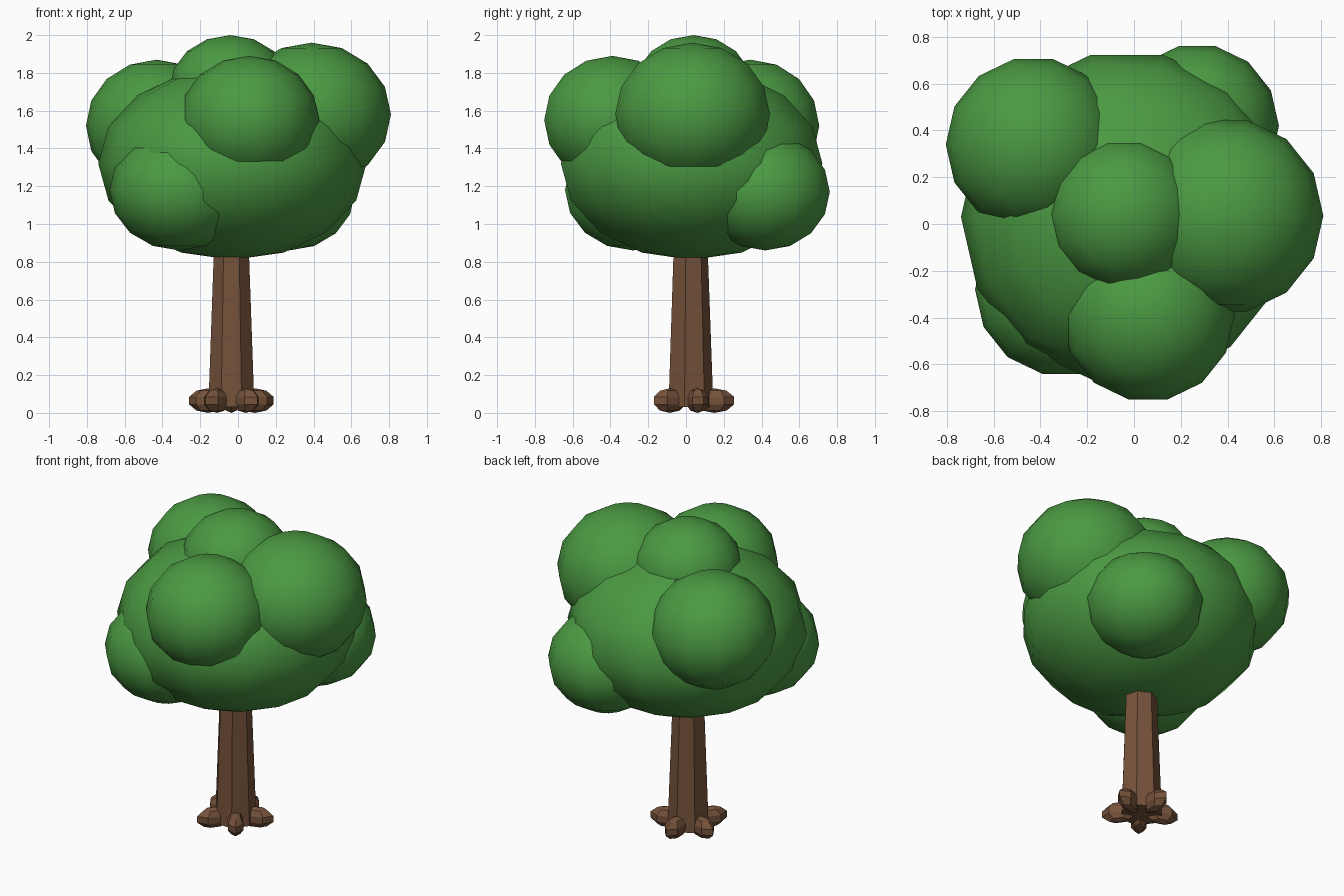
import bpy
import bmesh
from math import cos, sin, radians
from mathutils import Matrix, Vector

if "Cube" in bpy.data.objects:
    bpy.data.objects.remove(bpy.data.objects["Cube"], do_unlink=True)


def make_material(name, rgb):
    mat = bpy.data.materials.new(name)
    mat.use_nodes = True
    mat.diffuse_color = (*rgb, 1)
    bsdf = mat.node_tree.nodes["Principled BSDF"]
    bsdf.inputs["Base Color"].default_value = (*rgb, 1)
    bsdf.inputs["Roughness"].default_value = 0.9
    return mat


leaf_green = make_material("leaf green", (0.07, 0.32, 0.055))
bark_brown = make_material("bark brown", (0.18, 0.085, 0.043))


def add_object(name, bm, mat, smooth=False):
    mesh = bpy.data.meshes.new(name)
    for face in bm.faces:
        face.smooth = smooth
    bm.to_mesh(mesh)
    bm.free()
    mesh.materials.append(mat)
    obj = bpy.data.objects.new(name, mesh)
    bpy.context.collection.objects.link(obj)
    return obj


def ellipsoid(name, centre, radii, segments, rings, mat, turn=0, smooth=False):
    bm = bmesh.new()
    matrix = (Matrix.Translation(centre) @ Matrix.Rotation(turn, 4, "Z")
              @ Matrix.Diagonal((*radii, 1)))
    # turn the ring so that a corner points along y
    matrix = matrix @ Matrix.Rotation(radians(90), 4, "Z")
    bmesh.ops.create_uvsphere(bm, u_segments=segments, v_segments=rings,
                              radius=1, matrix=matrix)
    return add_object(name, bm, mat, smooth)


# Crown: one large clump with smaller ones around it (centre, width, height)
clumps = {
    "crown_main": ((-0.03, 0.03, 1.32), 0.71, 0.51),
    "crown_top": ((-0.04, 0.04, 1.71), 0.325, 0.29),
    "crown_left": ((0.39, 0.035, 1.58), 0.42, 0.38),
    "crown_back_right": ((-0.43, 0.34, 1.52), 0.375, 0.35),
    "crown_front": ((0.06, -0.39, 1.55), 0.37, 0.34),
    "crown_low_front": ((-0.31, -0.28, 1.18), 0.37, 0.32),
    "crown_low_back": ((0.27, 0.42, 1.17), 0.35, 0.31),
}
for name, (centre, width, height) in clumps.items():
    ellipsoid(name, centre, (width, width, height), 14, 8, leaf_green, smooth=True)

# Trunk: tapered seven-sided column
base = Vector((-0.035, 0.02, 0))
bm = bmesh.new()
bmesh.ops.create_cone(
    bm, cap_ends=True, segments=7, radius1=0.125, radius2=0.09, depth=0.97,
    matrix=Matrix.Translation(base + Vector((0, 0, 0.515))))
vertex = max(bm.verts, key=lambda v: v.co.y)
if vertex.co.x - base.x > 0.02:
    bmesh.ops.rotate(bm, verts=bm.verts, cent=base,
                     matrix=Matrix.Rotation(radians(90), 3, "Z"))
add_object("trunk", bm, bark_brown)

# Roots: five stubby lobes around the foot
for i in range(5):
    angle = radians(18 + 72 * i)
    spot = base + Vector((cos(angle) * 0.13, sin(angle) * 0.13, 0.065))
    ellipsoid(f"root_{i + 1}", spot, (0.11, 0.055, 0.065), 6, 5,
              bark_brown, turn=angle)
